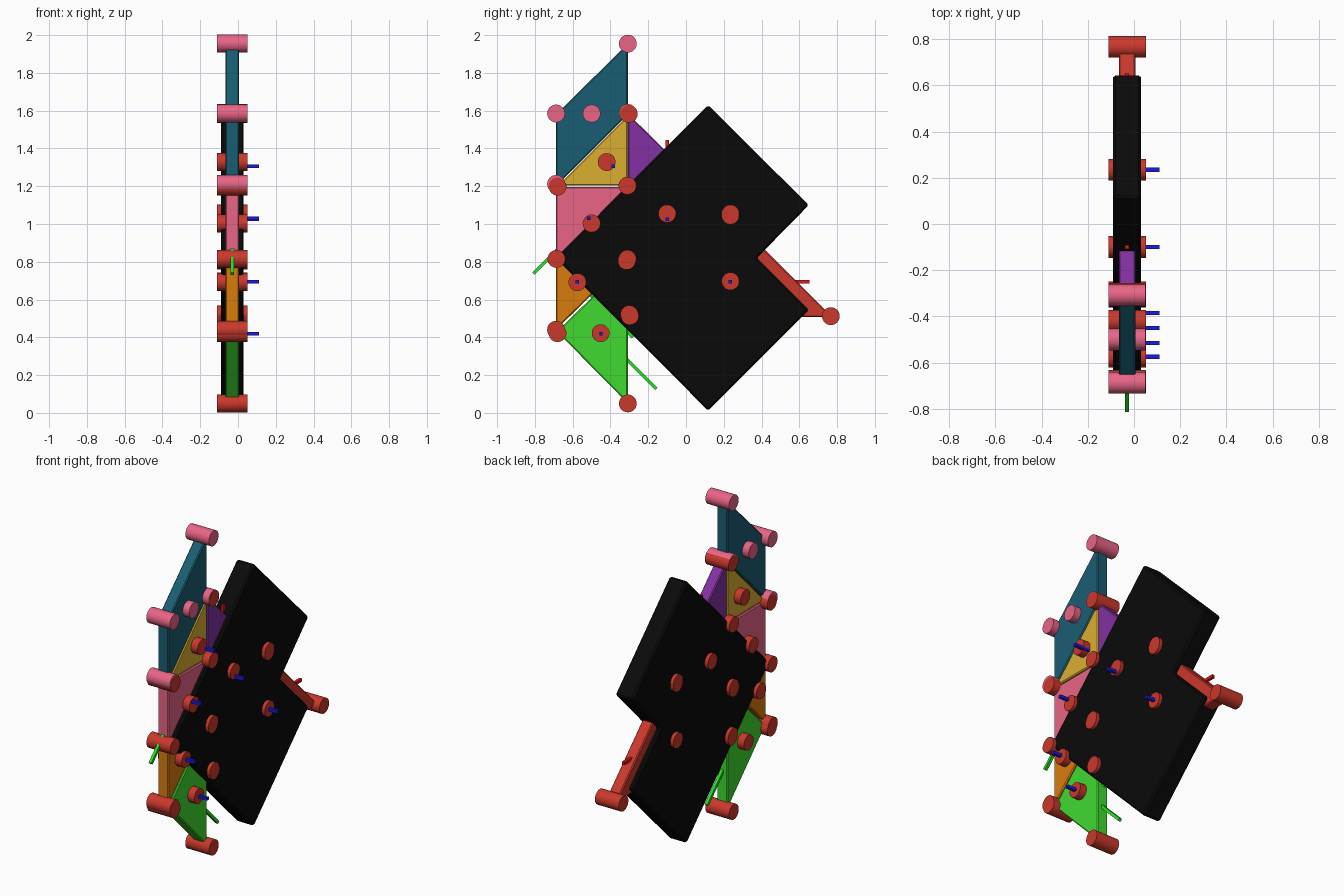
import bpy, bmesh
from math import pi, hypot, atan2
from mathutils import Matrix, Vector

if "Cube" in bpy.data.objects:
    bpy.data.objects.remove(bpy.data.objects["Cube"])

CX = -0.03  # mid plane of the flat assembly


def material(name, rgb):
    m = bpy.data.materials.new(name)
    m.diffuse_color = (*rgb, 1)
    m.use_nodes = True
    m.node_tree.nodes["Principled BSDF"].inputs["Base Color"].default_value = m.diffuse_color
    return m


RED = material("red", (0.60, 0.04, 0.025))
PINK = material("pink", (0.82, 0.13, 0.24))
BLACK = material("black", (0.003, 0.003, 0.003))
GREEN = material("axis green", (0.02, 0.75, 0.02))
BLUE = material("axis blue", (0.01, 0.01, 0.75))
AXIS_RED = material("axis red", (0.75, 0.01, 0.01))


def finish(name, bm, mat):
    bmesh.ops.recalc_face_normals(bm, faces=bm.faces)
    me = bpy.data.meshes.new(name)
    bm.to_mesh(me)
    bm.free()
    me.materials.append(mat)
    ob = bpy.data.objects.new(name, me)
    bpy.context.collection.objects.link(ob)
    return ob


def plate(name, outline, half, mat, bevel=0.006):
    """Flat (y, z) outline extruded along x about the mid plane."""
    bm = bmesh.new()
    face = bm.faces.new([bm.verts.new((CX - half, y, z)) for y, z in outline])
    ext = bmesh.ops.extrude_face_region(bm, geom=[face])
    verts = [g for g in ext["geom"] if isinstance(g, bmesh.types.BMVert)]
    bmesh.ops.translate(bm, verts=verts, vec=(2 * half, 0, 0))
    ob = finish(name, bm, mat)
    b = ob.modifiers.new("edge", "BEVEL")
    b.width = bevel
    b.segments = 1
    return ob


def pin(name, y, z, mat, half=0.081, r=0.047):
    bm = bmesh.new()
    bmesh.ops.create_cone(bm, cap_ends=True, segments=32, radius1=r, radius2=r,
                          depth=2 * half,
                          matrix=Matrix.Translation((CX, y, z)) @ Matrix.Rotation(pi / 2, 4, 'Y'))
    for f in bm.faces:
        f.smooth = len(f.verts) == 4
    for e in bm.edges:
        e.smooth = all(len(f.verts) == 4 for f in e.link_faces)
    finish(name, bm, mat)


def rod(name, a, b, mat, w=0.018):
    a, b = Vector(a), Vector(b)
    d = b - a
    bm = bmesh.new()
    bmesh.ops.create_cube(bm, size=1, matrix=Matrix.Translation((a + b) / 2)
                          @ d.to_track_quat('Z', 'Y').to_matrix().to_4x4()
                          @ Matrix.Diagonal((w, w, d.length, 1)))
    finish(name, bm, mat)


# coloured puzzle plates
L, R = -0.688, -0.308
pieces = {
    "teal_parallelogram": ([(L, 1.20), (R, 1.58), (R, 1.955), (L, 1.58)], (0.01, 0.11, 0.17)),
    "yellow_triangle": ([(L + .01, 1.203), (R, 1.203), (R, 1.575)], (0.70, 0.43, 0.03)),
    "pink_square": ([(L, 0.82), (R, 0.82), (R, 1.197), (L, 1.197)], (0.82, 0.13, 0.24)),
    "orange_triangle": ([(L, 0.44), (R, 0.815), (L, 0.815)], (0.70, 0.20, 0.004)),
    "green_triangle": ([(R, 0.05), (R, 0.80), (L + .005, 0.43)], (0.05, 0.70, 0.03)),
    "purple_triangle": ([(R, 0.515), (0.235, 1.05), (R, 1.585)], (0.23, 0.03, 0.36)),
    "red_triangle": ([(-0.30, 0.507), (0.775, 0.507), (0.235, 1.045)], (0.60, 0.04, 0.025)),
}
for name, (outline, rgb) in pieces.items():
    plate(name, outline, 0.036, material(name, rgb))

# large notched black plate
plate("black_plate", [(-0.69, 0.82), (0.117, 0.012), (0.65, 0.545), (0.375, 0.82),
                      (0.65, 1.10), (0.117, 1.63)], 0.06, BLACK, 0.01)

# pins on piece corners and centres
red_pins = [(-0.303, 1.583), (-0.42, 1.328), (-0.680, 1.198), (-0.31, 1.203),
            (-0.10, 1.055), (0.235, 1.045), (0.235, 1.055), (-0.50, 1.003),
            (-0.686, 0.815), (-0.31, 0.815), (-0.314, 0.805), (-0.575, 0.692),
            (0.235, 0.697), (-0.30, 0.522), (-0.297, 0.513), (-0.688, 0.440),
            (-0.680, 0.422), (-0.452, 0.422), (R, 0.050), (0.767, 0.512)]
for i, (y, z) in enumerate(red_pins):
    pin(f"red_pin_{i}", y, z, RED)
for i, (y, z) in enumerate([(R, 1.955), (L, 1.585), (-0.50, 1.585), (R, 1.588), (L, 1.212)]):
    pin(f"pink_pin_{i}", y, z, PINK, 0.080)

# small axis rods through the piece centres
for i, (y, z) in enumerate([(-0.385, 1.305), (-0.515, 1.03), (-0.10, 1.025),
                            (-0.575, 0.695), (0.235, 0.695), (-0.45, 0.42)]):
    rod(f"blue_rod_{i}", (CX, y, z), (0.11, y, z), BLUE)
rod("green_rod_square", (CX, -0.515, 1.03), (CX, -0.808, 0.737), GREEN)
rod("green_rod_lower", (CX, -0.45, 0.42), (CX, -0.157, 0.127), GREEN)
rod("green_rod_orange", (CX, -0.575, 0.695), (CX, -0.28, 0.40), GREEN)
rod("red_rod_purple", (CX, -0.10, 1.03), (CX, -0.10, 1.445), AXIS_RED)
rod("red_rod_side", (CX, 0.235, 0.695), (CX, 0.655, 0.695), AXIS_RED)
